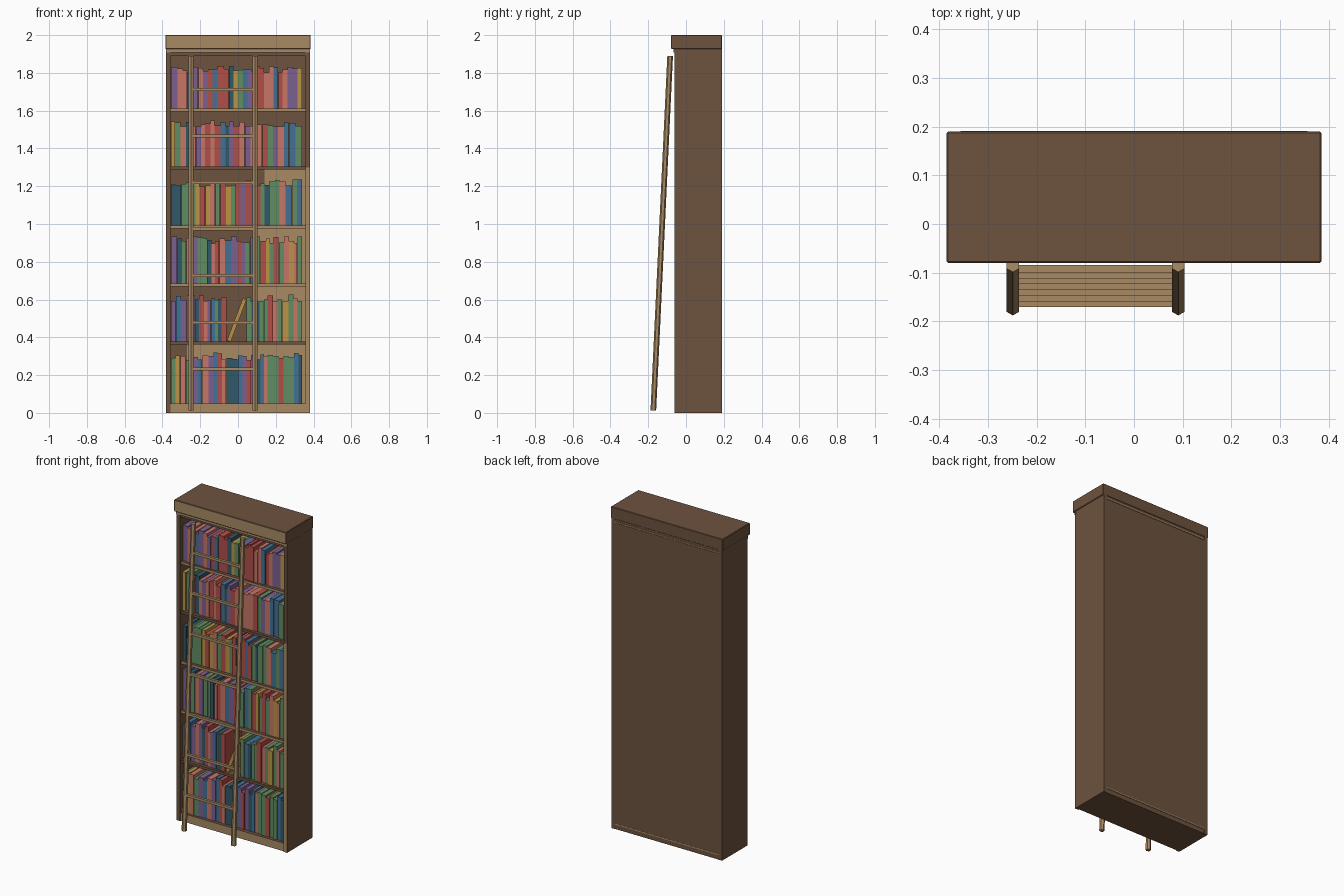
import bpy, bmesh, math, random
from mathutils import Vector, Matrix

random.seed(7)
if "Cube" in bpy.data.objects:
    bpy.data.objects.remove(bpy.data.objects["Cube"], do_unlink=True)


def material(name, hex_code):
    """Flat material from a hex colour, converted to linear values."""
    srgb = [int(hex_code[i:i + 2], 16) / 255 for i in (0, 2, 4)]
    col = [c / 12.92 if c < 0.04 else ((c + 0.055) / 1.055) ** 2.4 for c in srgb]
    m = bpy.data.materials.new(name)
    m.use_nodes = True
    m.diffuse_color = (*col, 1)
    m.node_tree.nodes["Principled BSDF"].inputs["Base Color"].default_value = (*col, 1)
    return m


brown = material("brown wood", "6D523E")
tan = material("tan wood", "A88A64")
cloth = {
    "R": material("red cloth", "B04E48"),
    "S": material("salmon cloth", "C67666"),
    "B": material("blue cloth", "437196"),
    "T": material("dark teal cloth", "325868"),
    "G": material("green cloth", "618C62"),
    "P": material("purple cloth", "7B6091"),
    "Y": material("yellow cloth", "BA9446"),
}


def add_object(name, bm, mats):
    mesh = bpy.data.meshes.new(name)
    bm.normal_update()
    bm.to_mesh(mesh)
    bm.free()
    for m in mats:
        mesh.materials.append(m)
    obj = bpy.data.objects.new(name, mesh)
    bpy.context.collection.objects.link(obj)
    return obj


def add_box(bm, lo, hi, index=0, lean=0.0):
    """Box between two corners, optionally tipped about its lower right edge."""
    lo, hi = Vector(lo), Vector(hi)
    mat = Matrix.Translation((lo + hi) / 2) @ Matrix.Diagonal((*(hi - lo), 1))
    if lean:
        pivot = Vector((hi.x, 0, lo.z))
        mat = (Matrix.Translation(pivot) @ Matrix.Rotation(lean, 4, "Y")
               @ Matrix.Translation(-pivot) @ mat)
    verts = bmesh.ops.create_cube(bm, size=1, matrix=mat)["verts"]
    for f in {f for v in verts for f in v.link_faces}:
        f.material_index = index


def box(name, lo, hi, mat=brown, front=None):
    """Single box part; faces turned to the front may take a second colour."""
    bm = bmesh.new()
    add_box(bm, lo, hi)
    bm.normal_update()
    if front:
        for f in bm.faces:
            f.material_index = int(f.normal.y < -0.9)
    return add_object(name, bm, [mat, front] if front else [mat])


# Cabinet carcass
W, INNER, FRONT, BACK = 0.381, 0.357, -0.06, 0.19
box("right_side", (-W, FRONT, 0), (-INNER, BACK, 1.93))
box("left_side", (INNER, FRONT, 0), (W, BACK, 1.93))
box("left_side_pale_edge", (INNER, FRONT - 0.002, 0), (W - 0.001, FRONT + 0.002, 1.3), tan)
box("back_panel", (-INNER, 0.165, 0.035), (INNER, BACK, 1.905))
box("plinth", (-INNER, -0.055, 0), (INNER, BACK - 0.002, 0.05), front=tan)
box("top_rail", (-INNER, -0.055, 1.89), (INNER, BACK - 0.002, 1.93))
for z in (0.028, 1.907):
    box(f"back_strip_{'low' if z < 1 else 'high'}", (-INNER, BACK - 0.004, z),
        (INNER, BACK + 0.001, z + 0.007), tan)

# Cornice with a thin moulding under it
cornice = box("cornice", (-0.385, -0.08, 1.927), (0.385, BACK, 2.0), front=tan)
bevel = cornice.modifiers.new("soft edge", "BEVEL")
bevel.width, bevel.segments = 0.003, 1
box("cornice_moulding", (-0.382, -0.066, 1.907), (0.382, FRONT + 0.005, 1.927), front=tan)

# Shelves with pale and dark front edges
floors = [0.05, 0.377, 0.685, 0.992, 1.305, 1.612]
edges = [None, tan, tan, None, tan]
for n, (z, edge) in enumerate(zip(floors[1:], edges), 1):
    box(f"shelf_{n}", (-INNER, -0.052, z - 0.016), (INNER, 0.165, z), front=edge)

# Pale wood areas on the inside of the back
for n, (x, low, high) in enumerate([(-0.27, 0.05, 0.361), (0.1, 0.377, 0.669),
                                    (0.1, 0.685, 0.976), (0.14, 0.992, 1.289)], 1):
    box(f"pale_back_{n}", (x, 0.16, low), (INNER, 0.166, high), tan)

# Books in three groups per shelf: one letter per spine, small letters lean
groups = [(-0.355, -0.245), (-0.245, 0.095), (0.095, 0.34)]
rows = [
    ("GYSG", "PBSPBRSTTBPRP", "TBSGGRGGBT"),
    ("PBPS", "PTRSPBGTRyGB", "TGGRSGYGSG"),
    ("PTGS", "PGGTSRSBPRPGB", "GRYGRGSYSG"),
    ("TTGG", "GYRYSGRYGRPRB", "RGTGGSBGB"),
    ("YGST", "SPSRSRBTPRSPS", "SRGPSBBG"),
    ("PSSB", "PSPRBRRTYGBPR", "RRSSBRSPPY"),
]
heights = [0.27, 0.25, 0.25, 0.245, 0.25, 0.225]
letters = list(cloth)
for n, (row, z, tall) in enumerate(zip(rows, floors, heights), 1):
    bm = bmesh.new()
    for text, (x, end) in zip(row, groups):
        books = []
        for ch in text:
            h = tall * random.uniform(0.84, 1.0)
            lean = 0.36 if ch.islower() else 0.0
            books.append((ch.upper(), random.uniform(0.75, 1.3), h, lean))
        tips = sum(h * math.sin(lean) for _, _, h, lean in books)
        unit = (end - x - tips) / sum(b[1] for b in books)
        for ch, wide, h, lean in books:
            slot = wide * unit
            front = -0.035 + random.uniform(-0.006, 0.006)
            add_box(bm, (x, front, z), (x + slot - 0.0004, 0.12, z + h),
                    letters.index(ch), lean)
            x += slot + h * math.sin(lean)
    add_object(f"books_row_{n}", bm, list(cloth.values()))

# Leaning ladder: six-sided rails and square rungs
LOW, HIGH = Vector((0, -0.173, 0.012)), Vector((0, -0.084, 1.89))
RAILS = {"right": -0.249, "left": 0.091}
axis = HIGH - LOW
for side, x in RAILS.items():
    bm = bmesh.new()
    turn = axis.to_track_quat("Z", "Y").to_matrix().to_4x4()
    place = Matrix.Translation((LOW + HIGH) / 2 + Vector((x, 0, 0)))
    bmesh.ops.create_cone(bm, cap_ends=True, segments=6, radius1=0.015,
                          radius2=0.015, depth=axis.length, matrix=place @ turn)
    add_object(f"ladder_{side}_rail", bm, [tan])
for n in range(7):
    z = 0.233 + n * 0.2467
    y = LOW.lerp(HIGH, (z - LOW.z) / axis.z).y
    box(f"ladder_rung_{n + 1}", (RAILS["right"], y - 0.008, z - 0.008),
        (RAILS["left"], y + 0.008, z + 0.008), tan)
